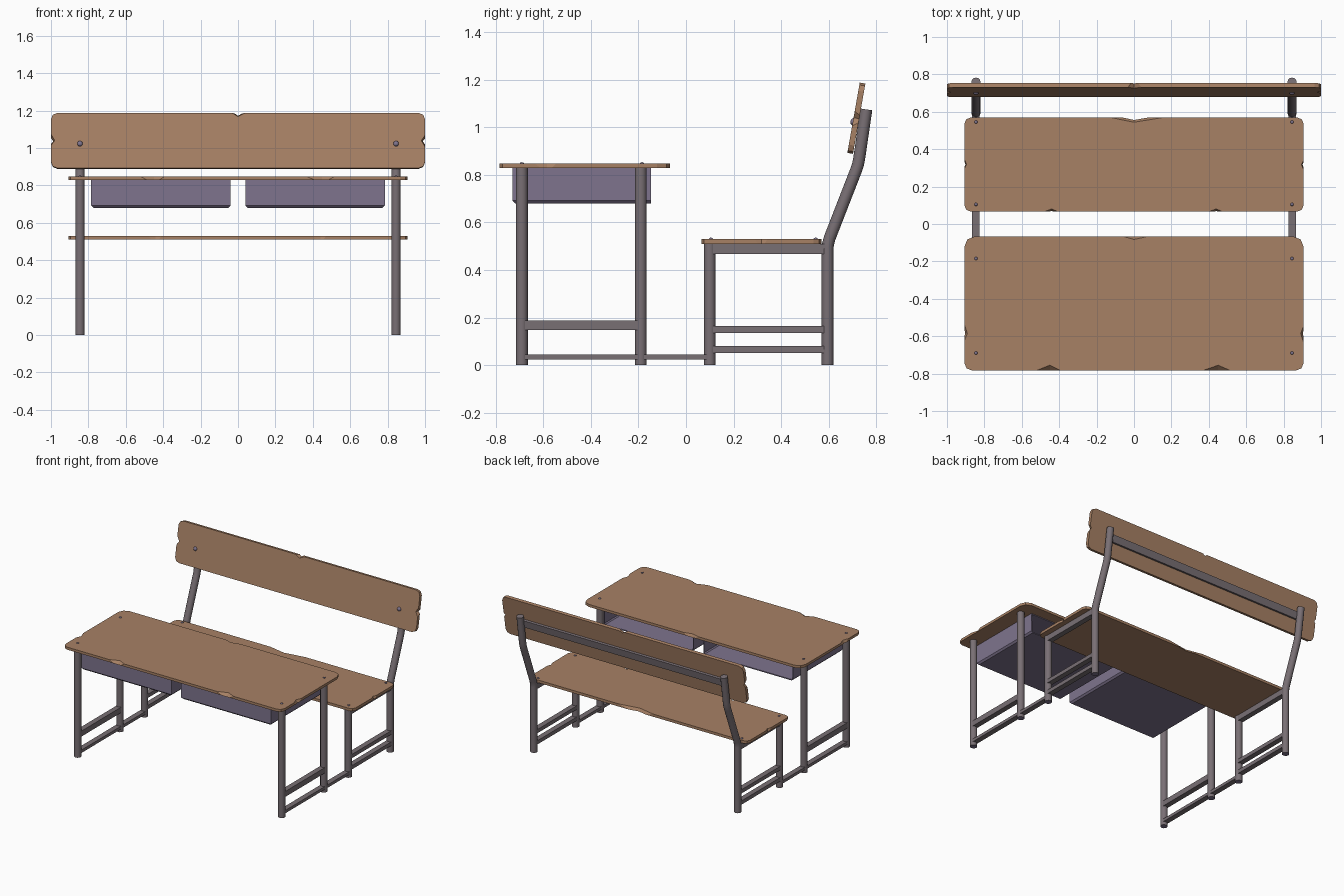
import bpy, bmesh, math
from mathutils import Matrix, Vector

if "Cube" in bpy.data.objects:
    bpy.data.objects.remove(bpy.data.objects["Cube"])


def material(name, rgb):
    m = bpy.data.materials.new(name)
    m.diffuse_color = (*rgb, 1)
    m.use_nodes = True
    m.node_tree.nodes["Principled BSDF"].inputs["Base Color"].default_value = m.diffuse_color
    return m


WOOD = material("worn wood", (0.39, 0.22, 0.13))
METAL = material("painted steel", (0.19, 0.16, 0.175))
VIOLET = material("violet sheet metal", (0.21, 0.175, 0.27))


def finish(name, bm, mats, matrix=None):
    bmesh.ops.recalc_face_normals(bm, faces=bm.faces[:])
    me = bpy.data.meshes.new(name)
    bm.to_mesh(me)
    bm.free()
    for m in mats:
        me.materials.append(m)
    ob = bpy.data.objects.new(name, me)
    bpy.context.collection.objects.link(ob)
    if matrix:
        ob.matrix_world = matrix
    return ob


def outline(w, h, corners, chips, low):
    """Rectangle with cut corners and chips; low selects the bottom outline."""
    pts = []
    sides = [((-w, -h), (1, 0), 2 * w), ((w, -h), (0, 1), 2 * h),
             ((w, h), (-1, 0), 2 * w), ((-w, h), (0, -1), 2 * h)]
    for i, (start, d, length) in enumerate(sides):
        s, d = Vector(start), Vector(d)
        n = Vector((-d.y, d.x))
        r = corners[i]
        # corner: chamfer with a slightly rounded middle
        pts += [s + n * r, s + (n + d) * r * 0.29, s + d * r]
        side_chips = [c for c in chips if c[0] == i]
        for _, pos, half, top, bottom in sorted(
                side_chips, key=lambda c: c[1] * (d.x + d.y)):
            depth = bottom if low else top
            mid = length / 2 + pos * (d.x + d.y)
            k = 0.5 if low else 1
            pts += [s + d * (mid - half * k), s + d * mid + n * depth,
                    s + d * (mid + half * k * 0.8)]
    return pts


def plank(name, w, h, t, corners, chips, matrix):
    bm = bmesh.new()
    top = [bm.verts.new((p.x, p.y, t / 2)) for p in outline(w, h, corners, chips, False)]
    low = [bm.verts.new((p.x, p.y, -t / 2)) for p in outline(w, h, corners, chips, True)]
    bm.faces.new(top)
    bm.faces.new(low[::-1])
    for i in range(len(top)):
        j = (i + 1) % len(top)
        bm.faces.new((low[i], low[j], top[j], top[i]))
    return finish(name, bm, [WOOD], matrix)


def tube(name, x, path, r, n=12):
    """Round tube swept along a (y, z) path, with a violet foot cap."""
    bm = bmesh.new()
    pts = [Vector((x, y, z)) for y, z in path]
    rings = []
    for i, p in enumerate(pts):
        t = (pts[min(i + 1, len(pts) - 1)] - pts[max(i - 1, 0)]).normalized()
        side = t.cross(Vector((1, 0, 0)))
        rings.append([bm.verts.new(p + Vector((1, 0, 0)) * r * math.cos(a) + side * r * math.sin(a))
                      for a in [2 * math.pi * k / n for k in range(n)]])
    for a, b in zip(rings, rings[1:]):
        for k in range(n):
            f = bm.faces.new((a[k], a[(k + 1) % n], b[(k + 1) % n], b[k]))
            f.smooth = True
    bm.faces.new(rings[0]).material_index = 1
    bm.faces.new(rings[-1])
    return finish(name, bm, [METAL, VIOLET])


def box(name, lo, hi, mat, matrix=None):
    bm = bmesh.new()
    bmesh.ops.create_cube(bm, size=1)
    for v in bm.verts:
        v.co = [lo[i] if v.co[i] < 0 else hi[i] for i in range(3)]
    return finish(name, bm, [mat], matrix)


def bolt(name, r, matrix):
    bm = bmesh.new()
    bmesh.ops.create_uvsphere(bm, u_segments=10, v_segments=6, radius=r)
    for f in bm.faces:
        f.smooth = True
    finish(name, bm, [VIOLET], matrix @ Matrix.Diagonal((1, 1, 0.7, 1)))


# Wooden boards; chips are (side, position, half width, top depth, bottom depth)
# sides: 0 front, 1 right, 2 back, 3 left
plank("desk_top", 0.907, 0.358, 0.019, (0.04, 0.04, 0.055, 0.055),
      [(0, -0.45, 0.07, 0.028, 0.0), (0, 0.45, 0.08, 0.028, 0.0),
       (2, 0, 0.07, 0.016, 0.0), (1, -0.16, 0.05, 0.016, 0.004),
       (3, -0.16, 0.05, 0.016, 0.004)],
      Matrix.Translation((0, -0.425, 0.8375)))
plank("seat", 0.907, 0.252, 0.02, (0.035,) * 4,
      [(0, -0.44, 0.04, 0.015, 0.003), (0, 0.44, 0.04, 0.015, 0.003),
       (2, 0, 0.16, 0.026, 0.014), (1, 0, 0.03, 0.012, 0.006),
       (3, 0, 0.03, 0.012, 0.006)],
      Matrix.Translation((0, 0.318, 0.52)))
lean = Matrix.Translation((0, 0.716, 1.038)) @ Matrix.Rotation(math.radians(80), 4, 'X')
plank("backrest", 1.0, 0.15, 0.024, (0.035,) * 4,
      [(2, 0, 0.04, 0.02, 0.012), (1, 0, 0.035, 0.02, 0.012), (3, 0, 0.035, 0.02, 0.012)],
      lean)

# Flat steel bar behind the backrest
box("backrest_bar", (-0.845, -0.045, -0.03), (0.845, 0.01, -0.012), METAL, lean)

# Side frames
post = [(0.595, 0), (0.595, 0.49), (0.597, 0.51), (0.604, 0.535), (0.713, 0.815),
        (0.722, 0.84), (0.728, 0.87), (0.758, 1.075)]
for label, s in (("left", -1), ("right", 1)):
    x = s * 0.845
    tube(label + "_desk_front_leg", x, [(-0.69, 0), (-0.69, 0.829)], 0.025)
    tube(label + "_desk_back_leg", x, [(-0.19, 0), (-0.19, 0.829)], 0.025)
    tube(label + "_seat_front_leg", x, [(0.1, 0), (0.1, 0.511)], 0.025)
    tube(label + "_seat_back_post", x, post, 0.025)
    for part, y0, y1, z0, z1 in (("desk_rail", -0.69, -0.19, 0.147, 0.188),
                                 ("floor_rail", -0.69, 0.1, 0.024, 0.046),
                                 ("seat_upper_rail", 0.1, 0.595, 0.136, 0.164),
                                 ("seat_lower_rail", 0.1, 0.595, 0.052, 0.08),
                                 ("seat_support", 0.1, 0.595, 0.468, 0.51)):
        box(label + "_" + part, (x - 0.02, y0, z0), (x + 0.02, y1, z1), METAL)

    # Bolt heads
    for y, z in ((-0.69, 0.847), (-0.185, 0.847), (0.105, 0.53), (0.545, 0.53)):
        bolt(label + "_bolt", 0.009, Matrix.Translation((x, y, z)))
    bolt(label + "_backrest_bolt", 0.015, lean @ Matrix.Translation((x, -0.017, 0.012)))

    # Book tray, open towards the bench, with bevelled bottom edges
    bm = bmesh.new()
    bmesh.ops.create_cube(bm, size=1)
    lo, hi = (min(s * 0.04, s * 0.785), -0.73, 0.68), (max(s * 0.04, s * 0.785), -0.148, 0.828)
    for v in bm.verts:
        v.co = [lo[i] if v.co[i] < 0 else hi[i] for i in range(3)]
    bmesh.ops.bevel(bm, geom=[e for e in bm.edges if all(v.co.z < 0.7 for v in e.verts)
                              and not all(v.co.y > -0.2 for v in e.verts)],
                    offset=0.012, segments=1, affect='EDGES')
    bm.normal_update()
    bmesh.ops.delete(bm, geom=[f for f in bm.faces if f.normal.y > 0.9], context='FACES')
    tray = finish(label + "_book_tray", bm, [VIOLET])
    wall = tray.modifiers.new("wall", 'SOLIDIFY')
    wall.thickness = 0.008
    wall.offset = -1
    # recalc may face an open shell either way: make the front face point outward
    front = min(tray.data.polygons, key=lambda p: p.center.y)
    if front.normal.y > 0:
        tray.data.flip_normals()
